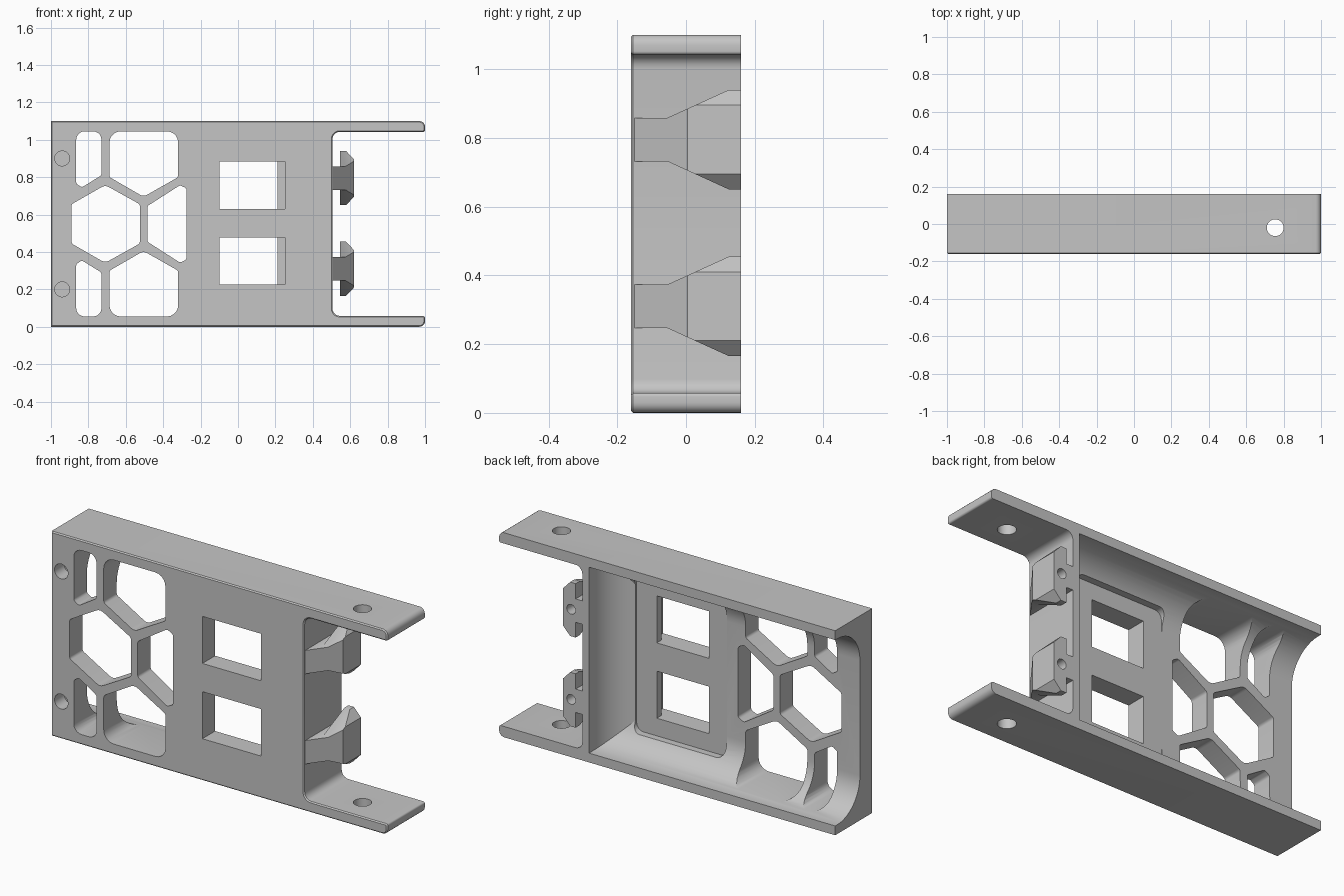
import bpy
import bmesh
import math
from mathutils import Vector

cube = bpy.data.objects.get("Cube")
if cube:
    bpy.data.objects.remove(cube, do_unlink=True)

grey = bpy.data.materials.new("plain grey")
grey.use_nodes = True
GREY = (0.56, 0.56, 0.56, 1)
grey.diffuse_color = GREY
grey.node_tree.nodes["Principled BSDF"].inputs["Base Color"].default_value = GREY

FRONT, BACK = -0.16, 0.16      # depth of the whole bracket
PLATE = -0.05                  # back of the front plate
MID = 0.55                     # mirror height


def rounded(points, radius):
    """Round polygon corners; a third value on a point overrides the radius."""
    out = []
    for i, p in enumerate(points):
        r = p[2] if len(p) > 2 else radius
        c = Vector(p[:2])
        if r == 0:
            out.append(c)
            continue
        u = (Vector(points[i - 1][:2]) - c).normalized()
        v = (Vector(points[(i + 1) % len(points)][:2]) - c).normalized()
        half = u.angle(v) / 2
        centre = c + (u + v).normalized() * (r / math.sin(half))
        reach = r / math.tan(half)
        a, b = c + u * reach - centre, c + v * reach - centre
        sweep = math.pi - 2 * half
        for k in range(6):
            t = k / 5
            out.append(centre + (a * math.sin((1 - t) * sweep)
                                 + b * math.sin(t * sweep)) / math.sin(sweep))
    return out


def place(axis, a, b, d):
    return {"x": (d, a, b), "y": (a, d, b), "z": (a, b, d)}[axis]


def make(name, bm):
    bmesh.ops.recalc_face_normals(bm, faces=bm.faces)
    mesh = bpy.data.meshes.new(name)
    bm.to_mesh(mesh)
    bm.free()
    mesh.materials.append(grey)
    ob = bpy.data.objects.new(name, mesh)
    bpy.context.collection.objects.link(ob)
    return ob


def prism(name, axis, points, lo, hi, radius=0, chamfer=0):
    """Extrude a profile along an axis, with an optional chamfer at the low end."""
    bm = bmesh.new()
    pts = rounded(points, radius)
    ends = [[bm.verts.new(place(axis, p.x, p.y, d)) for p in pts] for d in (lo, hi)]
    cap = bm.faces.new(ends[0])
    bm.faces.new(ends[1])
    for i in range(len(pts)):
        bm.faces.new((ends[0][i - 1], ends[0][i], ends[1][i], ends[1][i - 1]))
    bmesh.ops.recalc_face_normals(bm, faces=bm.faces)
    if chamfer:
        bmesh.ops.bevel(bm, geom=list(cap.edges), offset=chamfer, segments=1,
                        affect="EDGES", profile=0.5)
    return make(name, bm)


def rect(a0, b0, a1, b1):
    return [(a0, b0), (a1, b0), (a1, b1), (a0, b1)]


def circle(a, b, r, n=32):
    return [(a + r * math.cos(math.tau * k / n), b + r * math.sin(math.tau * k / n))
            for k in range(n)]


def combine(ob, tools, operation):
    """Apply booleans in turn and remove the tool objects."""
    for tool in tools:
        mod = ob.modifiers.new("cut", "BOOLEAN")
        mod.operation, mod.solver, mod.object = operation, "EXACT", tool
        bpy.context.view_layer.update()
        graph = bpy.context.evaluated_depsgraph_get()
        mesh = bpy.data.meshes.new_from_object(ob.evaluated_get(graph))
        ob.modifiers.remove(mod)
        ob.data = mesh
        bpy.data.objects.remove(tool, do_unlink=True)


def smooth(ob):
    bpy.ops.object.select_all(action="DESELECT")
    ob.select_set(True)
    bpy.context.view_layer.objects.active = ob
    bpy.ops.object.shade_smooth_by_angle(angle=math.radians(25))


# Bracket body: block with an open bay between two flanges
outline = [(-1, 0), (1, 0, 0.03), (1, 0.058, 0.01), (0.505, 0.058, 0.04),
           (0.505, 1.042, 0.04), (1, 1.042, 0.01), (1, 1.1, 0.03), (-1, 1.1)]
body = prism("bracket_body", "y", outline, FRONT, BACK, chamfer=0.006)

# Rear cavity with large coved edges, open at one end
bm = bmesh.new()
bmesh.ops.create_cube(bm, size=1)
for v in bm.verts:
    v.co = (0.465 if v.co.x > 0 else -1.4,
            0.3 if v.co.y > 0 else PLATE,
            1.05 if v.co.z > 0 else 0.05)
coves = [e for e in bm.edges if all(v.co.y < 0 for v in e.verts)
         and any(v.co.x > 0 for v in e.verts)]
bmesh.ops.bevel(bm, geom=coves, offset=0.19, segments=12, affect="EDGES", profile=0.5)
cutters = [make("cavity", bm)]

# Clearance pocket behind the windows
cutters.append(prism("pocket", "y", rect(-0.21, 0.13, 0.33, 0.97), PLATE - 0.002, 0.3, 0.04))

# Two windows, each with a ledge at one side
for z in (0.225, 0.63):
    cutters.append(prism("window", "y", rect(-0.1, z, 0.21, z + 0.253), -0.3, 0.3))
    cutters.append(prism("window_step", "y", rect(-0.1, z, 0.25, z + 0.253), -0.3, -0.09))

# Honeycomb openings; the upper pair is mirrored below
slot = [(-0.865, 1.045, 0.045), (-0.73, 1.045, 0.045), (-0.73, 0.81),
        (-0.835, 0.745), (-0.865, 0.765)]
upper = [(-0.687, 1.045, 0.06), (-0.32, 1.045, 0.06), (-0.32, 0.80),
         (-0.505, 0.695, 0.04), (-0.687, 0.80)]
hexagon = [(-0.89, 0.655), (-0.71, 0.758, 0.04), (-0.525, 0.655),
           (-0.525, 0.445), (-0.71, 0.342, 0.04), (-0.89, 0.445)]
half_hexagon = [(-0.485, 0.645), (-0.31, 0.757), (-0.275, 0.74),
                (-0.275, 0.36), (-0.31, 0.343), (-0.485, 0.455)]
flipped = [[(p[0], 2 * MID - p[1], *p[2:]) for p in shape] for shape in (slot, upper)]
for shape in (slot, upper, hexagon, half_hexagon, *flipped):
    cutters.append(prism("opening", "y", shape, -0.3, 0.3, 0.018))

# Blind front holes and through holes in the flanges
for z in (0.2, 0.9):
    cutters.append(prism("front_hole", "y", circle(-0.94, z, 0.04), -0.3, -0.08))
cutters.append(prism("flange_hole", "z", circle(0.755, -0.02, 0.045), -0.3, 1.4))
combine(body, cutters, "DIFFERENCE")
smooth(body)

# Snap clips: a ramped neck with a wider, chamfered head
RAMP = [(0.48, FRONT + 0.01), (0.505, FRONT + 0.01), (0.62, 0.005), (0.62, BACK), (0.48, BACK)]
for label, z in (("lower", 0.31), ("upper", 0.795)):
    clip = prism(label + "_clip", "z", RAMP, z - 0.063, z + 0.063)
    side = [(-0.055, z - 0.063), (0.125, z - 0.145), (BACK, z - 0.145),
            (BACK, z + 0.145), (0.125, z + 0.145), (-0.055, z + 0.063)]
    head = prism("head", "x", side, 0.545, 0.7)
    face = [(0.53, z - 0.2), (0.53, z + 0.2), (0.545, z + 0.18), (0.62, z + 0.1),
            (0.62, z - 0.1), (0.545, z - 0.18)]
    combine(head, [prism("chamfer", "y", face, -0.3, 0.3),
                   prism("ramp", "z", RAMP, z - 0.3, z + 0.3)], "INTERSECT")
    combine(clip, [head], "UNION")
    combine(clip, [prism("pin_hole", "y", circle(0.572, z, 0.026, 24), 0.08, 0.3)],
            "DIFFERENCE")
    smooth(clip)
